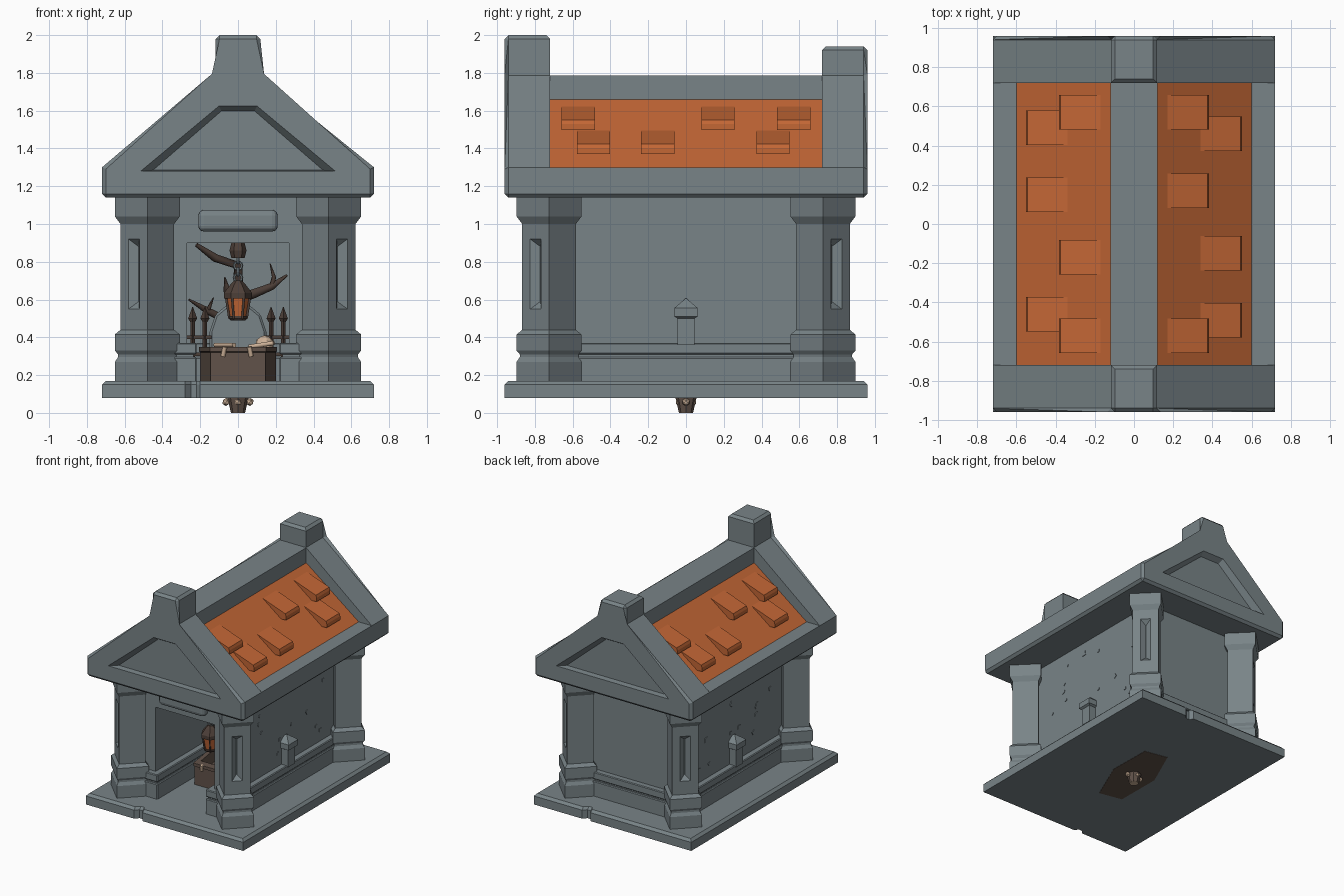
import bpy, bmesh, math, random
from mathutils import Matrix, Vector

random.seed(4)
if "Cube" in bpy.data.objects:
    bpy.data.objects.remove(bpy.data.objects["Cube"])


def material(name, rgb):
    m = bpy.data.materials.new(name)
    m.use_nodes = True
    m.diffuse_color = (*rgb, 1)
    m.node_tree.nodes["Principled BSDF"].inputs["Base Color"].default_value = (*rgb, 1)
    return m


STONE = material("grey stone", (0.19, 0.23, 0.245))
TILE = material("orange tile", (0.55, 0.135, 0.036))
WOOD = material("coffin wood", (0.12, 0.085, 0.067))
IRON = material("dark bark and iron", (0.075, 0.05, 0.04))
BONE = material("bone", (0.62, 0.45, 0.32))


def finish(name, bm, mats, mirror=(), bevel=0, segments=1):
    bmesh.ops.recalc_face_normals(bm, faces=bm.faces[:])
    me = bpy.data.meshes.new(name)
    bm.to_mesh(me)
    bm.free()
    ob = bpy.data.objects.new(name, me)
    bpy.context.collection.objects.link(ob)
    for m in mats if isinstance(mats, list) else [mats]:
        me.materials.append(m)
    if bevel:
        b = ob.modifiers.new("Bevel", "BEVEL")
        b.width, b.segments, b.limit_method = bevel, segments, "ANGLE"
    if mirror:
        mod = ob.modifiers.new("Mirror", "MIRROR")
        mod.use_axis = ["x" in mirror, "y" in mirror, False]
    return ob


def add_loft(bm, loops):
    rings = [[bm.verts.new(p) for p in loop] for loop in loops]
    n = len(rings[0])
    for a, b in zip(rings, rings[1:]):
        for i in range(n):
            bm.faces.new((a[i], a[(i + 1) % n], b[(i + 1) % n], b[i]))
    bm.faces.new(rings[0])
    bm.faces.new(rings[-1])


def add_box(bm, x0, x1, y0, y1, z0, z1):
    add_loft(bm, [[(x0, y0, z), (x1, y0, z), (x1, y1, z), (x0, y1, z)] for z in (z0, z1)])


def box(name, dims, mat, **kw):
    bm = bmesh.new()
    add_box(bm, *dims)
    return finish(name, bm, mat, **kw)


def along_y(pts, y):
    return [(x, y, z) for x, z in pts]


def mirrored(half):
    """Close a right-hand outline with its reflection in x."""
    return half + [(-x, z) for x, z in reversed(half)]


def add_lathe(bm, profile, cx=0, cy=0, sides=4, turn=0):
    add_loft(bm, [[(cx + r * math.cos(turn + math.tau * i / sides),
                    cy + r * math.sin(turn + math.tau * i / sides), z)
                   for i in range(sides)] for r, z in profile])


def rods(name, paths, mat, depth):
    """Tapering low-poly branches: each path is a list of (x, y, z, radius)."""
    cu = bpy.data.curves.new(name, "CURVE")
    cu.dimensions, cu.bevel_depth, cu.bevel_resolution = "3D", depth, 1
    cu.use_fill_caps = True
    for path in paths:
        sp = cu.splines.new("POLY")
        sp.points.add(len(path) - 1)
        for p, (x, y, z, r) in zip(sp.points, path):
            p.co, p.radius = (x, y, z, 1), r
    ob = bpy.data.objects.new(name, cu)
    bpy.context.collection.objects.link(ob)
    cu.materials.append(mat)


# Base slab with a chip in the front and back edges
def slab_loop(d, z):
    x, y, n = 0.72 - d, 0.96 - d, 0.93 - d
    half = [(-x, -y), (-0.28, -y), (-0.25, -n), (-0.22, -n), (-0.2, -y), (x, -y)]
    return [(px, py, z) for px, py in half + [(-px, -py) for px, py in half]]


bm = bmesh.new()
add_loft(bm, [slab_loop(0, 0.08), slab_loop(0, 0.15), slab_loop(0.02, 0.17)])
finish("base_slab", bm, STONE)

# Thick walls around a front niche
box("side_wall", (0.27, 0.43, -0.69, 0.69, 0.16, 1.18), STONE, mirror="x")
box("back_wall", (-0.27, 0.27, 0.64, 0.69, 0.16, 1.18), STONE)
box("niche_ceiling", (-0.27, 0.27, -0.69, 0.64, 0.9, 1.18), STONE)
box("name_plaque", (-0.21, 0.21, -0.75, -0.67, 0.96, 1.075), STONE, bevel=0.03, segments=3)

# Stepped skirting with a groove, turning into the niche
for z0, z1, out in ((0.16, 0.295, 0.05), (0.29, 0.315, 0.035), (0.31, 0.37, 0.05)):
    b = 0.006 if out > 0.04 else 0
    box("side_skirting", (0.27 - out, 0.43 + out, -0.69 - out, 0.64, z0, z1), STONE, mirror="x", bevel=b)
    box("back_skirting", (-0.43 - out, 0.43 + out, 0.64 - out, 0.69 + out, z0, z1), STONE, bevel=b)

# Corner columns set diagonally, with a grooved panel on the outer face
bm = bmesh.new()
add_lathe(bm, [(0.172, 0.16), (0.172, 0.27), (0.155, 0.295), (0.155, 0.31), (0.172, 0.33),
               (0.172, 0.415), (0.142, 0.44), (0.142, 0.49), (0.142, 0.98), (0.142, 1.0),
               (0.172, 1.04), (0.172, 1.16)], 0.48, -0.725)
bmesh.ops.recalc_face_normals(bm, faces=bm.faces[:])
bm.normal_update()
out = Vector((1, -1, 0)).normalized()
panel = [f for f in bm.faces if f.normal.dot(out) > 0.99 and 0.7 < f.calc_center_median().z < 0.76]
bmesh.ops.inset_region(bm, faces=panel, thickness=0.06, use_even_offset=True)
bmesh.ops.inset_region(bm, faces=panel, thickness=0.038, depth=-0.035, use_even_offset=True)
finish("corner_column", bm, STONE, mirror="xy")

# Small post on each side wall
bm = bmesh.new()
r = math.sqrt(2)
add_lathe(bm, [(0.045 * r, 0.36), (0.045 * r, 0.5), (0.062 * r, 0.51), (0.062 * r, 0.555),
               (0.005, 0.605)], 0.445, 0, turn=math.pi / 4)
finish("side_post", bm, STONE, mirror="x")

# Chipped flakes scattered over the side walls
bm = bmesh.new()
for side in (-1, 1):
    for _ in range(14):
        spot = Vector((side * 0.43, random.uniform(-0.5, 0.5), random.uniform(0.45, 1.08)))
        size = random.uniform(0.014, 0.032)
        bmesh.ops.create_cone(bm, cap_ends=True, segments=random.choice((4, 5, 6)),
                              radius1=size, radius2=size, depth=0.009,
                              matrix=Matrix.Translation(spot) @ Matrix.Rotation(math.pi / 2, 4, "Y")
                              @ Matrix.Rotation(random.random() * 3, 4, "Z"))
finish("wall_flakes", bm, STONE)

# Roof: stone eaves and ridge, tiled slopes
bm = bmesh.new()
roof = mirrored([(0.7, 1.14), (0.72, 1.16), (0.72, 1.3), (0.6, 1.3), (0.12, 1.66), (0.12, 1.785)])
add_loft(bm, [along_y(roof, -0.72), along_y(roof, 0.72)])
bmesh.ops.recalc_face_normals(bm, faces=bm.faces[:])
for f in bm.faces:
    f.material_index = int(0.3 < f.normal.z < 0.95)
finish("roof", bm, [STONE, TILE])

# Raised tiles, the second slope being the first turned half way round
bm = bmesh.new()
rows = [(0.17, (-0.57, 0.17, 0.57)), (0.34, (-0.49, -0.15, 0.46))]
for s in (1, -1):
    for x, ys in rows:
        z = 1.66 - 0.75 * (x - 0.12)
        prof = [(s * (x + dx), z + dz) for dx, dz in
                ((0, 0), (0.204, -0.072), (0.212, -0.093), (0.212, -0.124), (0.16, -0.126))]
        for y in ys:
            add_loft(bm, [along_y(prof, s * y - 0.088), along_y(prof, s * y + 0.088)])
finish("raised_tiles", bm, TILE)

# Gables with a chimney block and a recessed pediment, chamfered on the outside
for s, top in ((-1, 2.0), (1, 1.94)):
    bm = bmesh.new()
    gable = mirrored([(0.72, 1.14), (0.72, 1.3), (0.118, 1.785), (0.118, top)])
    add_loft(bm, [along_y(gable, s * 0.72), along_y(gable, s * 0.96)])
    edges = []
    for e in bm.edges:
        outer = all(abs(v.co.y) > 0.9 for v in e.verts)
        foot = e.verts[0].co.y != e.verts[1].co.y and e.verts[0].co.z < 1.2
        if outer or foot or all(v.co.z > 1.9 for v in e.verts):
            edges.append(e)
    bmesh.ops.bevel(bm, geom=edges, offset=0.02, segments=1, affect="EDGES", profile=0.5)
    ob = finish("front_gable" if s < 0 else "back_gable", bm, STONE)
    bm = bmesh.new()
    rim = mirrored([(0.515, 1.28), (0.1, 1.625)])
    floor = mirrored([(0.45, 1.285), (0.088, 1.598)])
    add_loft(bm, [along_y(rim, s * 1.0), along_y(rim, s * 0.96), along_y(floor, s * 0.915)])
    cutter = finish("pediment_cutter", bm, STONE)
    cutter.hide_render = True
    cutter.hide_set(True)
    cut = ob.modifiers.new("Recess", "BOOLEAN")
    cut.operation, cut.object, cut.solver = "DIFFERENCE", cutter, "EXACT"

# Open coffin in the niche, and the wooden pit floor showing below the slab
plan = mirrored([(0.145, -0.36), (0.2, 0.0), (0.12, 0.34)])
bm = bmesh.new()
loops = [(1, 0.165), (1, 0.32), (1.03, 0.325), (1.03, 0.35), (0.85, 0.35), (0.85, 0.25)]
add_loft(bm, [[(x * k, y * k, z) for x, y in plan] for k, z in loops])
finish("coffin", bm, WOOD)
bm = bmesh.new()
spin = Matrix.Rotation(-0.2, 3, "Z")
pit = mirrored([(0.1, -0.38), (0.18, 0.0), (0.1, 0.36)])
add_loft(bm, [[spin @ Vector((x, y, z)) for x, y in pit] for z in (0.078, 0.1)])
finish("pit_floor", bm, WOOD)

# Tapered foot under the slab with bone knobs
bm = bmesh.new()
add_lathe(bm, [(0.038, 0.003), (0.056, 0.08)], sides=8)
finish("lower_foot", bm, WOOD)
bm = bmesh.new()
add_lathe(bm, [(0.036, 0.0), (0.036, 0.006)], sides=8)
for x, y in ((0.063, 0), (-0.063, 0), (0, 0.035), (0, -0.035)):
    bmesh.ops.create_icosphere(bm, subdivisions=1, radius=0.022, matrix=Matrix.Translation((x, y, 0.058)))
finish("lower_bones", bm, BONE)

# Bones lying on the coffin
rods("loose_bones", [[(0.06, -0.1, 0.35, 1), (0.19, -0.15, 0.37, 1)],
                     [(-0.12, -0.05, 0.36, 1), (-0.02, -0.2, 0.36, 1)],
                     [(-0.08, -0.36, 0.3, 1), (-0.07, -0.37, 0.35, 1)],
                     [(0.07, -0.36, 0.3, 1), (0.06, -0.37, 0.35, 1)]], BONE, 0.013)
bm = bmesh.new()
bmesh.ops.create_icosphere(bm, subdivisions=2, radius=0.05, matrix=Matrix.Translation((0.14, -0.02, 0.36)))
finish("skull", bm, BONE)

# Rounded gravestone inside
bm = bmesh.new()
arch = mirrored([(0.15, 0.16), (0.15, 0.43), (0.12, 0.52), (0.06, 0.57)])
add_loft(bm, [along_y(arch, 0.36), along_y(arch, 0.44)])
finish("gravestone", bm, STONE, bevel=0.012)

# Hanging lantern, its hood, glass and chain
bm = bmesh.new()
add_lathe(bm, [(0.04, 0.49), (0.05, 0.5), (0.05, 0.512)], 0, -0.36, 6)
add_lathe(bm, [(0.075, 0.605), (0.075, 0.635), (0.04, 0.68), (0.02, 0.7)], 0, -0.36, 6)
add_lathe(bm, [(0.035, 0.82), (0.045, 0.86), (0.035, 0.9)], 0, -0.36, 6)
finish("lantern_frame", bm, IRON)
bm = bmesh.new()
add_lathe(bm, [(0.043, 0.51), (0.06, 0.61)], 0, -0.36, 6)
finish("lantern_glass", bm, TILE)
corners = [(math.cos(i * math.pi / 3), math.sin(i * math.pi / 3)) for i in range(6)]
rods("lantern_bars", [[(0.046 * c, -0.36 + 0.046 * s, 0.5, 1), (0.063 * c, -0.36 + 0.063 * s, 0.61, 1)]
                      for c, s in corners], IRON, 0.007)
for i in range(4):
    bpy.ops.mesh.primitive_torus_add(major_segments=10, minor_segments=5, major_radius=0.021,
                                     minor_radius=0.007, location=(0, -0.36, 0.715 + i * 0.032),
                                     rotation=(math.pi / 2, 0, i * math.pi / 2))
    bpy.context.object.name = "chain_link"
    bpy.context.object.data.materials.append(STONE)

# Bare tree behind the gravestone
rods("bare_tree", [
    [(0, 0.53, 0.16, 1.6), (0, 0.53, 0.5, 1.3), (0, 0.5, 0.78, 0.9), (-0.12, 0.45, 0.82, 0.8),
     (-0.22, 0.4, 0.89, 0.4)],
    [(0, 0.53, 0.6, 1), (0.08, 0.45, 0.63, 0.9), (0.18, 0.42, 0.67, 0.7), (0.26, 0.4, 0.73, 0.2)],
    [(0.18, 0.42, 0.67, 0.6), (0.19, 0.41, 0.72, 0.4), (0.17, 0.4, 0.79, 0.1)],
    [(0, 0.53, 0.6, 0.9), (-0.06, 0.48, 0.65, 0.7), (-0.07, 0.46, 0.72, 0.1)],
    [(0, 0.53, 0.46, 0.9), (-0.16, 0.48, 0.54, 0.7), (-0.26, 0.42, 0.6, 0.2)],
    [(-0.16, 0.48, 0.54, 0.5), (-0.13, 0.44, 0.61, 0.1)]], IRON, 0.028)

# Iron fence with spear tips
bm = bmesh.new()
for x in (0.175, 0.24):
    add_lathe(bm, [(0.012, 0.16), (0.012, 0.48), (0.024, 0.5), (0.002, 0.56)], x, 0.2)
for z in (0.3, 0.39):
    add_box(bm, 0.14, 0.27, 0.192, 0.208, z, z + 0.02)
finish("iron_fence", bm, IRON, mirror="x")
